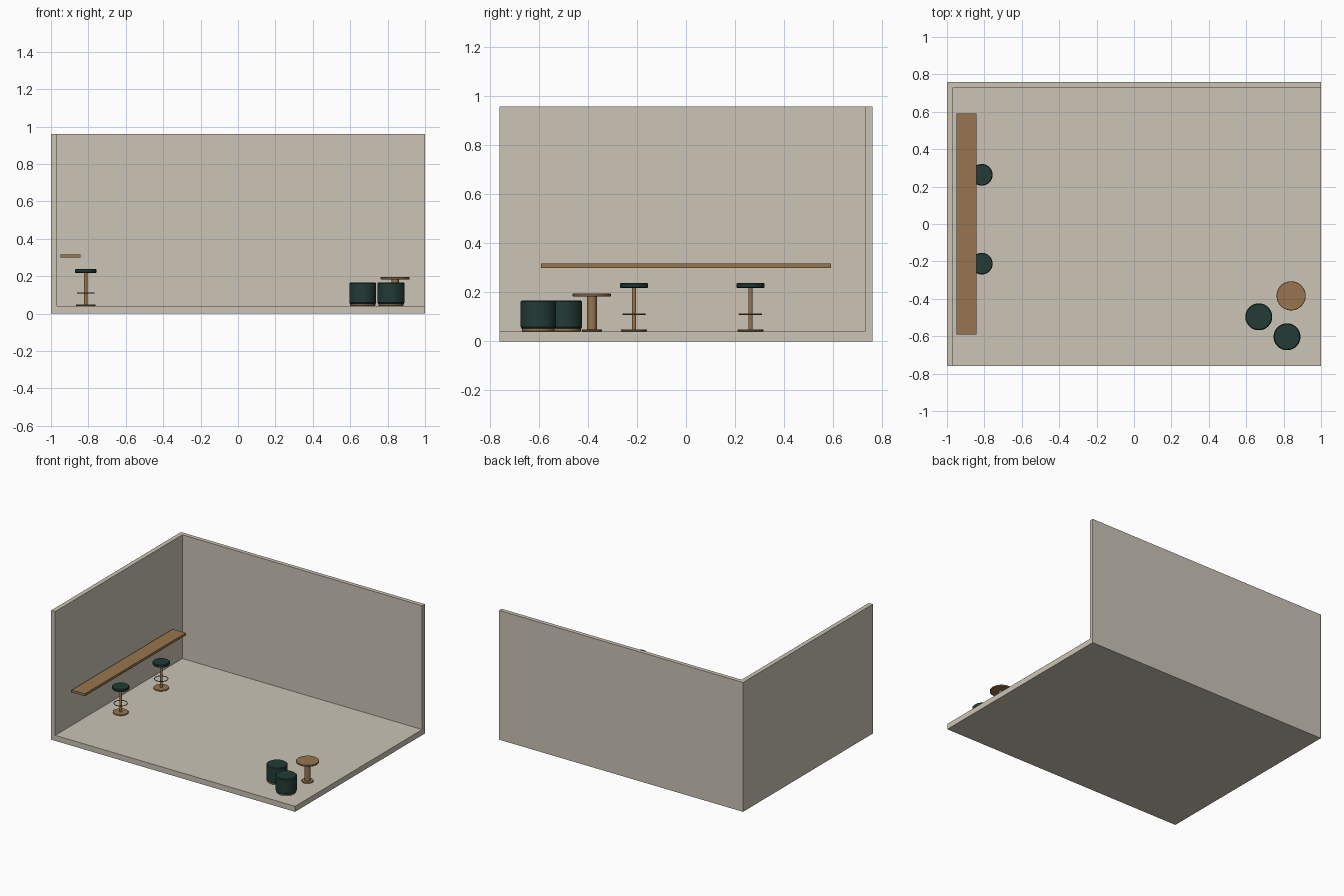
import bpy, bmesh, math

if "Cube" in bpy.data.objects:
    bpy.data.objects.remove(bpy.data.objects["Cube"])


def material(name, r, g, b):
    m = bpy.data.materials.new(name)
    lin = [((c / 255 + 0.055) / 1.055) ** 2.4 for c in (r, g, b)]
    m.diffuse_color = (*lin, 1)
    m.use_nodes = True
    m.node_tree.nodes["Principled BSDF"].inputs["Base Color"].default_value = m.diffuse_color
    return m


PLASTER = material("warm_plaster", 203, 196, 182)
WOOD = material("brown_wood", 152, 117, 78)
GREEN = material("dark_green_fabric", 35, 59, 53)


def finish(bm, name, mat, smooth=False):
    bmesh.ops.recalc_face_normals(bm, faces=bm.faces)
    me = bpy.data.meshes.new(name)
    bm.to_mesh(me)
    bm.free()
    me.materials.append(mat)
    ob = bpy.data.objects.new(name, me)
    bpy.context.collection.objects.link(ob)
    if smooth:
        bpy.ops.object.select_all(action='DESELECT')
        ob.select_set(True)
        bpy.context.view_layer.objects.active = ob
        bpy.ops.object.shade_smooth_by_angle(angle=math.radians(35))
    return ob


def box(name, x, y, z, mat):
    bm = bmesh.new()
    bmesh.ops.create_cube(bm, size=1)
    for v in bm.verts:
        v.co = [lo + (c + 0.5) * (hi - lo) for c, (lo, hi) in zip(v.co, (x, y, z))]
    return finish(bm, name, mat)


def lathe(name, cx, cy, profile, mat, closed=False, n=48):
    """Revolve (radius, z) points around a vertical axis, capping open ends."""
    bm = bmesh.new()
    rings = [[bm.verts.new((cx + r * math.cos(2 * math.pi * i / n),
                            cy + r * math.sin(2 * math.pi * i / n), z))
              for i in range(n)] for r, z in profile]
    pairs = list(zip(rings, rings[1:]))
    if closed:
        pairs.append((rings[-1], rings[0]))
    else:
        bm.faces.new(rings[0])
        bm.faces.new(rings[-1])
    for a, b in pairs:
        for i in range(n):
            j = (i + 1) % n
            bm.faces.new((a[i], a[j], b[j], b[i]))
    return finish(bm, name, mat, True)


def disc(name, cx, cy, r, z0, z1, mat, bevel=0.002):
    return lathe(name, cx, cy, [(r - bevel, z0), (r, z0 + bevel),
                                (r, z1 - bevel), (r - bevel, z1)], mat)


# Room shell
box("floor_slab", (-1, 1), (-0.76, 0.76), (0, 0.037), PLASTER)
box("floor_finish", (-0.967, 1), (-0.76, 0.73), (0.037, 0.041), PLASTER)
box("left_wall", (-1, -0.967), (-0.76, 0.73), (0.037, 0.959), PLASTER)
box("back_wall", (-1, 1), (0.73, 0.76), (0.037, 0.959), PLASTER)

# Wall counter
box("counter", (-0.95, -0.843), (-0.591, 0.592), (0.299, 0.317), WOOD)

# Bar stools
for k, y in enumerate((-0.212, 0.263)):
    x = -0.814
    disc(f"stool_base_{k}", x, y, 0.053, 0.041, 0.049, WOOD)
    disc(f"stool_post_{k}", x, y, 0.009, 0.045, 0.222, WOOD, 0.0005)
    ring = [(0.045 + 0.003 * math.cos(a * math.pi / 4),
             0.111 + 0.003 * math.sin(a * math.pi / 4)) for a in range(8)]
    lathe(f"stool_foot_ring_{k}", x, y, ring, WOOD, closed=True)
    disc(f"stool_seat_{k}", x, y, 0.058, 0.218, 0.239, GREEN, 0.004)

# Round poufs
for k, (x, y) in enumerate(((0.667, -0.496), (0.818, -0.603))):
    disc(f"pouf_base_{k}", x, y, 0.067, 0.041, 0.054, WOOD)
    disc(f"pouf_body_{k}", x, y, 0.070, 0.052, 0.16, GREEN, 0.002)
    disc(f"pouf_cushion_{k}", x, y, 0.072, 0.054, 0.167, GREEN, 0.005)

# Side table
x, y = 0.840, -0.384
disc("table_base", x, y, 0.041, 0.041, 0.049, WOOD)
disc("table_post", x, y, 0.020, 0.045, 0.187, WOOD, 0.001)
disc("table_top", x, y, 0.078, 0.183, 0.195, WOOD)
